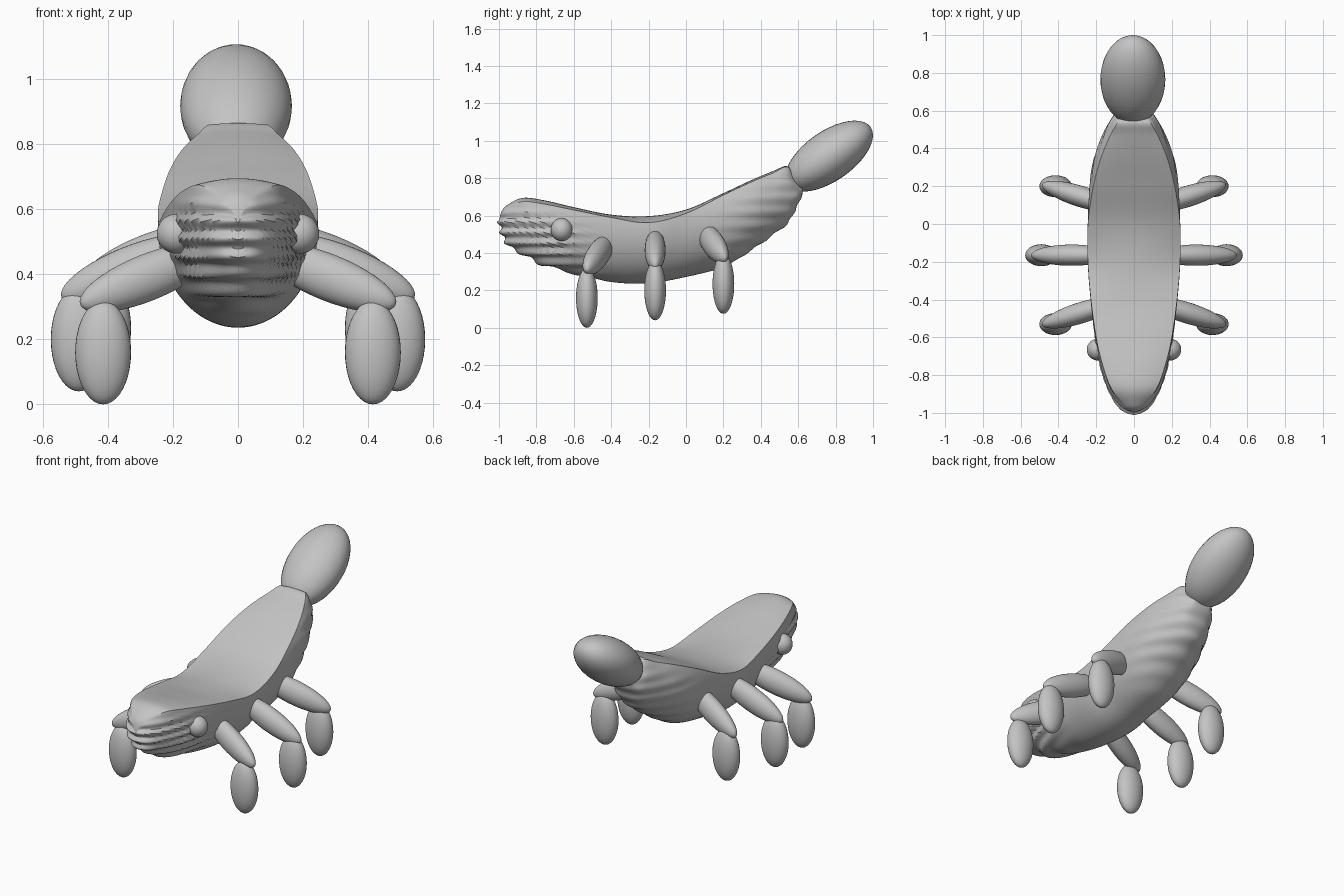
import bpy, bmesh
from math import pi, sin, cos, acos, radians
from mathutils import Vector, Matrix

cube = bpy.data.objects.get("Cube")
if cube:
    bpy.data.objects.remove(cube, do_unlink=True)

# Single clay-like grey
grey = bpy.data.materials.new("plain grey")
grey.use_nodes = True
colour = (0.55, 0.55, 0.55, 1)
grey.diffuse_color = colour
grey.node_tree.nodes["Principled BSDF"].inputs["Base Color"].default_value = colour


def finish(name, bm, sharp=40):
    bmesh.ops.recalc_face_normals(bm, faces=bm.faces)
    mesh = bpy.data.meshes.new(name)
    bm.to_mesh(mesh)
    bm.free()
    mesh.materials.append(grey)
    obj = bpy.data.objects.new(name, mesh)
    bpy.context.collection.objects.link(obj)
    bpy.ops.object.select_all(action='DESELECT')
    bpy.context.view_layer.objects.active = obj
    obj.select_set(True)
    bpy.ops.object.shade_smooth_by_angle(angle=radians(sharp))
    return obj


def ellipsoid(name, centre, radii, axis=None):
    """Ellipsoid whose local z radius lies along the given axis."""
    bm = bmesh.new()
    bmesh.ops.create_uvsphere(bm, u_segments=32, v_segments=20, radius=1)
    turn = Matrix()
    if axis:
        along = Vector(axis).normalized()
        side = along.cross(Vector((0, 0, 1))).normalized()
        up = side.cross(along)
        turn = Matrix((side, up, along)).transposed().to_4x4()
    bm.transform(Matrix.Translation(centre) @ turn @ Matrix.Diagonal((*radii, 1)))
    return finish(name, bm)


def spline(p0, p1, p2, p3, t):
    return [0.5 * (2 * b + (c - a) * t + (2 * a - 5 * b + 4 * c - d) * t * t
                   + (3 * b - a - 3 * c + d) * t ** 3)
            for a, b, c, d in zip(p0, p1, p2, p3)]


# Hull stations: y, keel height, rim height, half width, rim half width, deck crown
stations = [
    (-1, .56, .57, .005, .004, 0),
    (-.985, .5, .615, .05, .03, .01),
    (-.95, .44, .645, .09, .06, .015),
    (-.87, .39, .675, .135, .12, .02),
    (-.75, .33, .66, .175, .165, .02),
    (-.6, .29, .63, .205, .2, .015),
    (-.4, .245, .59, .23, .228, .015),
    (-.2, .238, .562, .245, .244, .035),
    (0, .272, .612, .245, .244, .02),
    (.2, .325, .71, .235, .215, .01),
    (.35, .415, .78, .21, .175, .01),
    (.47, .5, .83, .165, .125, .01),
    (.54, .555, .86, .13, .085, .005),
    (.585, .63, .8, .1, .06, .02),
    (.625, .72, .75, .06, .04, .01),
]
HULL, DECK, STEPS = 56, 16, 8


def ripple(point, weight):
    """Push a hull point in and out in bands that fade towards the middle."""
    nose = min(1, max(0, (-.4 - point.y) / .35))
    rear = min(1, max(0, (point.y - .05) / .3))
    hub = Vector((0, -.6, .52)) if point.y < 0 else Vector((0, .3, .62))
    push = .011 * nose * sin(2 * pi * point.z / .055) + .004 * rear * sin(2 * pi * point.z / .075)
    return point + (point - hub).normalized() * push * weight


def section(row):
    y, keel, rim, half, rim_half, crown = row
    start = acos(max(-1, min(1, rim_half / half)))
    points = []
    for j in range(HULL + 1):
        s = j / HULL
        a = start - s * (pi + 2 * start)
        x = half * cos(a)
        z = rim + (keel - rim) * (sin(start) - sin(a)) / (sin(start) + 1)
        weight = min(1, 8 * min(s, 1 - s))
        points.append(ripple(Vector((x, y, z)), weight))
    for j in range(1, DECK):
        f = 2 * j / DECK - 1
        points.append(Vector((rim_half * f, y, rim + crown * (1 - f * f))))
    return points


# Body: rippled hull with a crisp-edged, dipping deck
bm = bmesh.new()
rows = []
last = len(stations) - 1
for i in range(last):
    knots = [stations[min(last, max(0, i + k))] for k in (-1, 0, 1, 2)]
    rows += [spline(*knots, s / STEPS) for s in range(STEPS)]
rows.append(stations[-1])
rings = [[bm.verts.new(p) for p in section(r)] for r in rows]
count = len(rings[0])
for a, b in zip(rings, rings[1:]):
    for j in range(count):
        k = (j + 1) % count
        bm.faces.new((a[j], a[k], b[k], b[j]))
bm.faces.new(rings[0])
bm.faces.new(rings[-1])
finish("body", bm)

# Tail bulb
ellipsoid("tail_bulb", (-.006, .765, .918), (.172, .133, .271), (0, cos(radians(35)), sin(radians(35))))

# Legs: upper centre, lower centre, sideways sweep of the upper part
legs = {
    "front": ((.28, -.47, .39), (.415, -.53, .16), -.065),
    "middle": ((.33, -.165, .415), (.49, -.165, .2), 0),
    "rear": ((.28, .145, .45), (.415, .2, .235), .065),
}
for side, m in (("left", 1), ("right", -1)):
    ellipsoid(side + "_eye", (m * .19, -.665, .525), (.06, .058, .061))
    for place, (upper, lower, sweep) in legs.items():
        ellipsoid(f"{place}_{side}_upper_leg", (m * upper[0], *upper[1:]),
                  (.056, .072, .23), (m * .21, sweep, -.085))
        ellipsoid(f"{place}_{side}_lower_leg", (m * lower[0], *lower[1:]), (.086, .058, .16))
